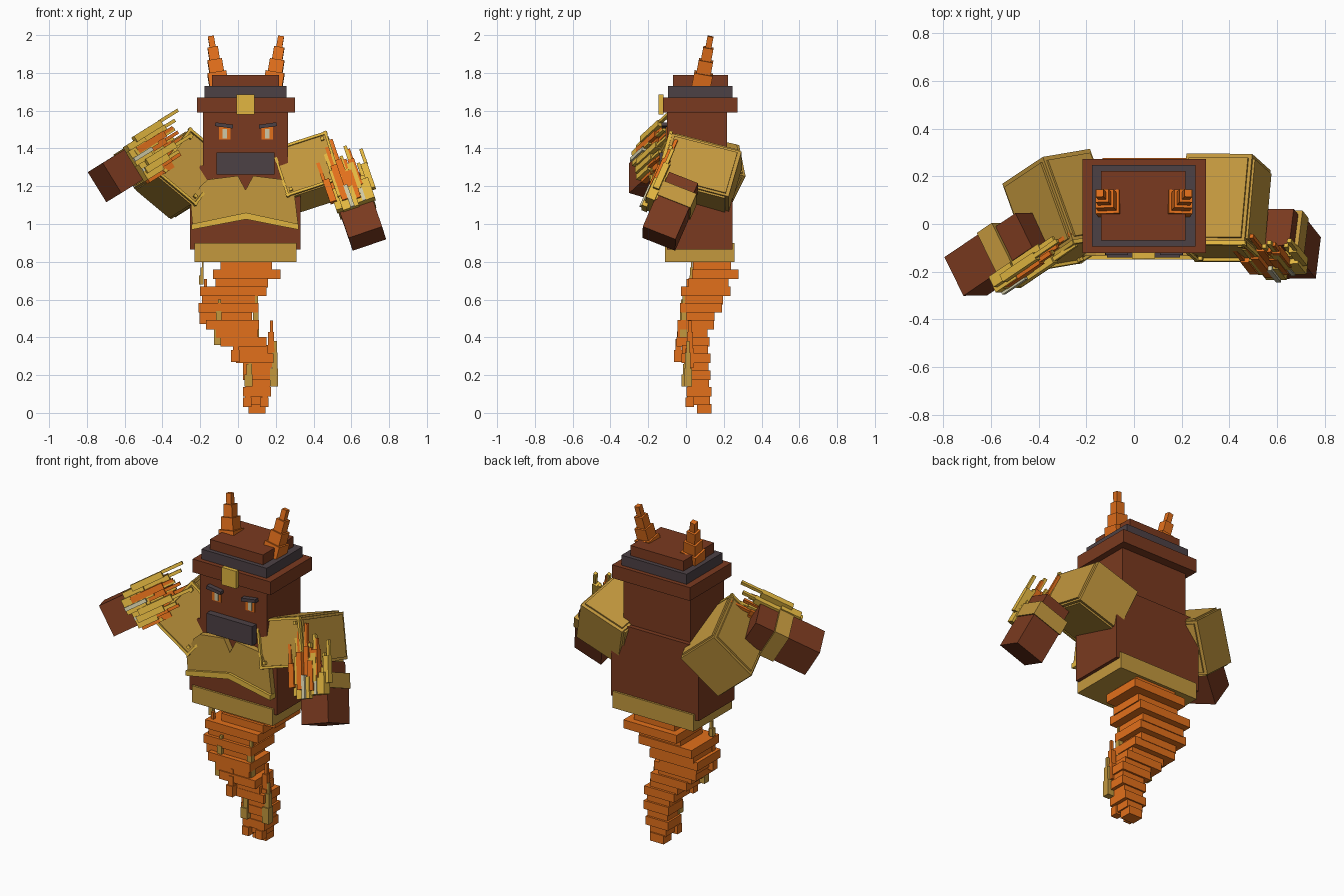
import bpy, bmesh, math, random
from mathutils import Matrix, Vector

if "Cube" in bpy.data.objects:
    bpy.data.objects.remove(bpy.data.objects["Cube"])

random.seed(4)
CX = 0.042  # body centre line


def mat(name, col):
    m = bpy.data.materials.new(name)
    m.diffuse_color = (*col, 1)
    m.use_nodes = True
    m.node_tree.nodes["Principled BSDF"].inputs["Base Color"].default_value = m.diffuse_color
    return m


BROWN = mat("brown skin", (0.195, 0.042, 0.014))
GOLD = mat("gold", (0.55, 0.315, 0.048))
TRIM = mat("bright gold", (0.76, 0.47, 0.052))
ORANGE = mat("orange", (0.76, 0.16, 0.011))
GREY = mat("dark grey", (0.073, 0.053, 0.059))
PALE = mat("pale glow", (0.62, 0.58, 0.38))


def finish(name, m, bm):
    bmesh.ops.recalc_face_normals(bm, faces=bm.faces)
    me = bpy.data.meshes.new(name)
    bm.to_mesh(me)
    bm.free()
    me.materials.append(m)
    ob = bpy.data.objects.new(name, me)
    bpy.context.collection.objects.link(ob)
    return ob


def boxes(name, m, items, frame=Matrix()):
    """One object from (centre, size[, rotation]) boxes placed in a frame."""
    bm = bmesh.new()
    for it in items:
        rot = it[2] if len(it) > 2 else Matrix()
        M = frame @ Matrix.Translation(it[0]) @ rot @ Matrix.Diagonal((*it[1], 1))
        bmesh.ops.create_cube(bm, size=1, matrix=M)
    return finish(name, m, bm)


def span(x0, x1, y0, y1, z0, z1):
    return ((x0 + x1) / 2, (y0 + y1) / 2, (z0 + z1) / 2), (x1 - x0, y1 - y0, z1 - z0)


def prism(name, m, pts, y0, y1):
    """Outline in x,z pushed through y."""
    bm = bmesh.new()
    f = bm.faces.new([bm.verts.new((x, y0, z)) for x, z in pts])
    r = bmesh.ops.extrude_face_region(bm, geom=[f])
    vs = [g for g in r["geom"] if isinstance(g, bmesh.types.BMVert)]
    bmesh.ops.translate(bm, verts=vs, vec=(0, y1 - y0, 0))
    return finish(name, m, bm)


def make_frame(origin, z, x):
    z = Vector(z).normalized()
    x = Vector(x)
    x = (x - z * x.dot(z)).normalized()
    M = Matrix((x, z.cross(x), z)).transposed().to_4x4()
    M.translation = origin
    return M


def ry(deg):
    return Matrix.Rotation(math.radians(deg), 4, 'Y')


# head and hat
boxes("head", BROWN, [span(-0.184, 0.264, -0.10, 0.218, 1.25, 1.62)])
boxes("hat_brim", BROWN, [span(-0.217, 0.302, -0.122, 0.272, 1.59, 1.67)])
boxes("hat_band", GREY, [span(-0.177, 0.258, -0.095, 0.247, 1.67, 1.73)])
boxes("hat_top", BROWN, [span(-0.138, 0.216, -0.07, 0.222, 1.70, 1.79)])
boxes("hat_badge", TRIM, [span(-0.008, 0.088, -0.145, -0.12, 1.58, 1.685)])
boxes("beard", GREY, [span(-0.113, 0.193, -0.14, -0.09, 1.262, 1.378)])
for s, side in ((-1, "left"), (1, "right")):
    ex = CX + s * 0.112
    boxes(side + "_eye", ORANGE, [((ex, -0.101, 1.48), (0.06, 0.008, 0.065))])
    boxes(side + "_pupil", PALE, [((ex, -0.104, 1.478), (0.024, 0.008, 0.05))])
    boxes(side + "_brow", GREY, [((ex + s * 0.004, -0.112, 1.522), (0.095, 0.035, 0.02), ry(-s * 8))])
    # stepped horns leaning out and back
    base, tip = Vector((CX + s * 0.142, 0.08, 1.725)), Vector((CX + s * 0.186, 0.13, 1.994))
    fr = make_frame(base, tip - base, (1, 0, 0))
    steps, z = [], 0.0
    for w, h in ((0.1, 0.075), (0.077, 0.07), (0.055, 0.07), (0.032, 0.061)):
        steps.append(((0, 0, z + h / 2), (w, w, h)))
        z += h
    boxes(side + "_horn", ORANGE, steps, fr)

# torso, chest plate and belt
prism("torso", BROWN, [(-0.255, 0.865), (0.33, 0.865), (0.33, 1.20), (0.28, 1.31),
                       (-0.20, 1.31), (-0.255, 1.20)], -0.10, 0.245)
prism("chest_plate", GOLD, [(-0.24, 0.985), (-0.25, 1.1), (-0.2, 1.2), (-0.16, 1.235), (0, 1.255),
                            (0.04, 1.18), (0.08, 1.255), (0.24, 1.235), (0.3, 1.15),
                            (0.32, 0.985), (CX, 1.05)], -0.135, -0.09)
prism("chest_trim", TRIM, [(-0.245, 0.97), (CX, 1.025), (0.32, 0.97), (0.32, 1.0),
                           (CX, 1.06), (-0.245, 1.0)], -0.15, -0.10)
boxes("belt", GOLD, [span(-0.23, 0.31, -0.112, 0.257, 0.80, 0.90)])

# shoulder guards
shoulders = {
    "left": (make_frame((-0.305, 0.065, 1.262), (-0.76, -0.13, 0.635), (0.557, 0.37, 0.743)), 0.305),
    "right": (make_frame((0.38, 0.075, 1.268), (-0.29, 0.26, 0.9), (0.93, 0, 0.32)), 0.29),
}
for side, (fr, W) in shoulders.items():
    D, H = 0.385, 0.26
    boxes(side + "_shoulder", GOLD, [((0, 0, 0), (W, D, H)),
                                     ((0, 0, 0), (W * 0.9, D * 0.9, H + 0.02)),
                                     ((0, 0, 0), (W + 0.02, D * 0.9, H * 0.9))], fr)
    f = -D / 2 - 0.004
    rim = [((k * W / 2, f, 0), (0.014, 0.018, H + 0.02)) for k in (-1, 1)]
    rim += [((0, f, k * H / 2), (W + 0.02, 0.018, 0.014)) for k in (-1, 1)]
    rim += [((i * 0.12, f, j * 0.105), (0.018, 0.024, 0.018)) for i in (-1, 1) for j in (-1, 1)]
    boxes(side + "_shoulder_trim", TRIM, rim, fr)

# forearms, cuffs, fists and gauntlet flames (local z runs from fist to elbow)
arms = {
    "left": (-1, 0.29, make_frame((-0.633, -0.17, 1.265), (0.74, 0.50, 0.46), (0.5, 0, -0.82))),
    "right": (1, 0.24, make_frame((0.655, -0.105, 1.01), (-0.30, 0.38, 0.87), (0.95, 0, 0.3))),
}
for side, (s, end, fr) in arms.items():
    boxes(side + "_fist", BROWN, [((0, 0, 0), (0.187, 0.187, 0.2))], fr)
    boxes(side + "_cuff", GOLD, [((0, 0, 0.135), (0.2, 0.2, 0.085))], fr)
    boxes(side + "_forearm", BROWN, [((0, 0, end / 2), (0.165, 0.165, end))], fr)
    boxes(side + "_gauntlet", TRIM, [((0, -0.115, 0.115), (0.215, 0.05, 0.12)),
                                     ((-0.03, -0.14, 0.095), (0.09, 0.03, 0.12))], fr)
    boxes(side + "_glow", PALE, [((-0.02, -0.155, 0.10), (0.022, 0.022, 0.13)),
                                 ((0.05, -0.135, 0.11), (0.018, 0.022, 0.11))], fr)
    # orange fills the middle, gold gathers on the outer edge
    for m, word, start, step in ((TRIM, "gold", -0.06, 0.034), (ORANGE, "orange", -0.108, 0.032)):
        tongues = []
        for i in range(6):
            x = s * (start + i * step)
            y = -0.125 + random.uniform(-0.025, 0.03)
            z0 = 0.06 + random.uniform(0, 0.09)
            h = 0.13 + random.uniform(0, 0.08)
            tongues.append(((x, y, z0 + h / 2), (0.036, 0.034, h)))
            t = random.uniform(0.06, 0.14)
            tongues.append(((x * 1.1, y, z0 + h + t / 2), (0.018, 0.018, t)))
        boxes(f"{side}_{word}_flames", m, tongues, fr)

# twisting tail of stacked slabs: z, centre x, centre y, width, depth
KEYS = [(0.0, 0.10, 0.097, 0.09, 0.075), (0.10, 0.10, 0.07, 0.145, 0.13),
        (0.22, 0.11, 0.06, 0.17, 0.14), (0.32, 0.08, 0.05, 0.21, 0.16),
        (0.41, 0.0, 0.03, 0.26, 0.185), (0.52, -0.055, 0.07, 0.30, 0.20),
        (0.63, -0.04, 0.10, 0.36, 0.265), (0.69, 0.02, 0.12, 0.33, 0.25),
        (0.74, 0.05, 0.16, 0.36, 0.245), (0.80, 0.04, 0.125, 0.30, 0.24)]


def tail_at(z):
    for a, b in zip(KEYS, KEYS[1:]):
        if z <= b[0]:
            t = (z - a[0]) / (b[0] - a[0])
            return [p + (q - p) * t for p, q in zip(a, b)]
    return KEYS[-1]


slabs = []
N = 18
for i in range(N):
    z = 0.8 * (i + 0.5) / N
    _, x, y, w, d = tail_at(z if i else 0)
    k = 1.0 if i % 2 == 0 else 0.84
    slabs.append(((x, y, z), (w * k, d * k, 0.8 / N + 0.006)))
boxes("tail", ORANGE, slabs)


# flame tongues licking up the tail: x, y, bottom, top
def licks(name, m, rows, w0=0.045):
    items = []
    for x, y, z0, z1 in rows:
        h = z1 - z0
        for k, (w, a, b) in enumerate(((w0, 0, 0.4), (w0 * 0.7, 0.35, 0.75), (w0 * 0.36, 0.7, 1))):
            items.append(((x + 0.004 * k, y, z0 + h * (a + b) / 2), (w, w, h * (b - a))))
    boxes(name, m, items)


licks("tail_gold_licks", GOLD, [(-0.105, -0.018, 0.36, 0.60), (0.09, -0.012, 0.40, 0.62),
                                (0.055, -0.002, 0.14, 0.30), (0.19, 0.01, 0.14, 0.38)], 0.042)
licks("tail_small_gold_lick", GOLD, [(-0.195, 0.03, 0.68, 0.80)], 0.025)
licks("tail_orange_licks", ORANGE, [(0.17, 0.02, 0.24, 0.49), (-0.18, 0.01, 0.47, 0.71),
                                    (-0.015, -0.04, 0.27, 0.43), (0.05, 0.02, 0.03, 0.16),
                                    (0.14, 0.02, 0.03, 0.16)])
